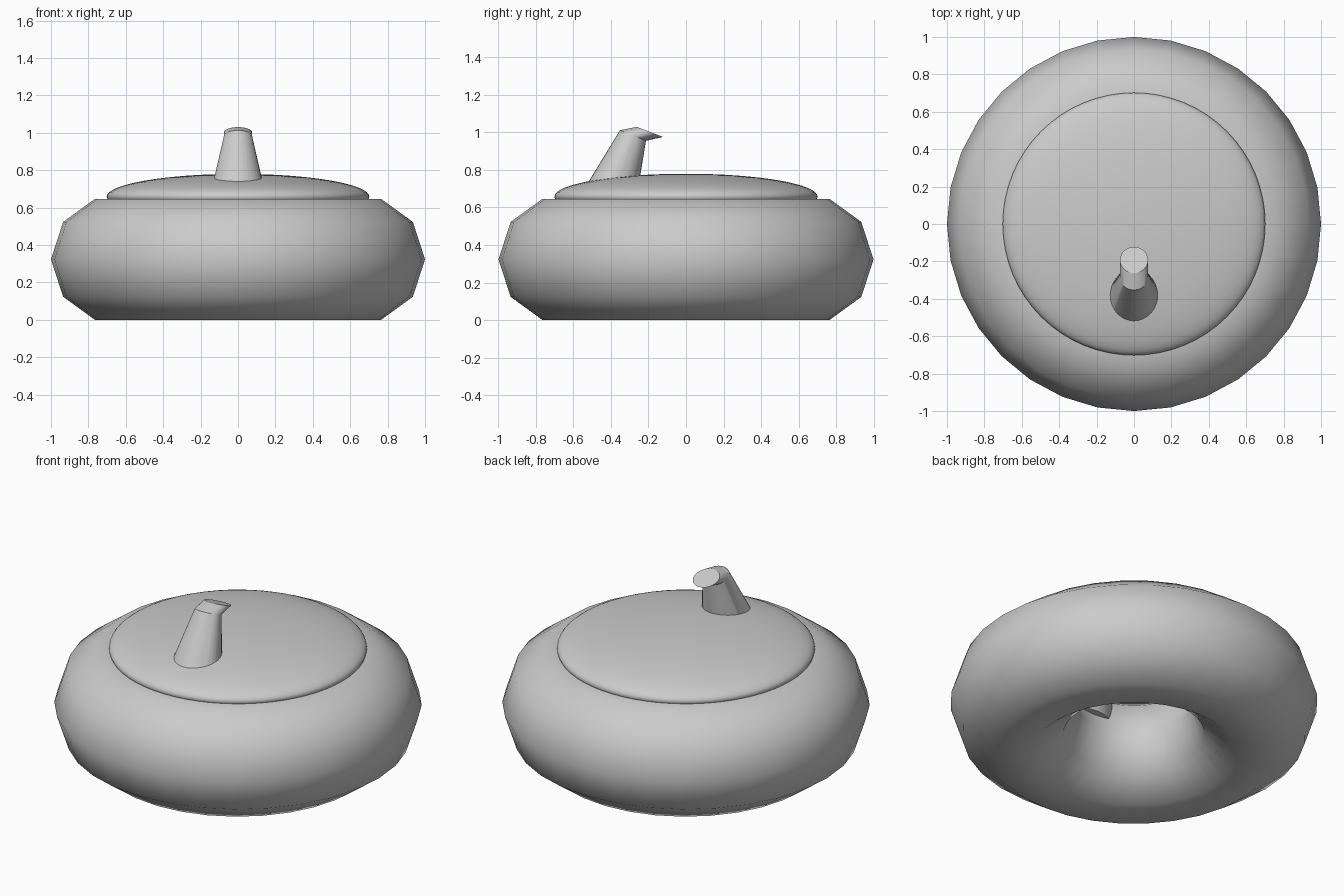
import bpy, bmesh, math

if "Cube" in bpy.data.objects:
    bpy.data.objects.remove(bpy.data.objects["Cube"])

# Ring-shaped body with a coarse ten-sided section
bpy.ops.mesh.primitive_torus_add(major_segments=32, minor_segments=10,
                                 major_radius=0.66, minor_radius=0.34,
                                 location=(0, 0, 0.323))
body = bpy.context.object
body.name = "ring_body"
bpy.ops.object.shade_smooth()

# Lid: flattened sphere resting in the ring
bpy.ops.mesh.primitive_uv_sphere_add(segments=64, ring_count=32, radius=1,
                                     location=(0, 0, 0.658))
lid = bpy.context.object
lid.name = "lid"
lid.scale = (0.702, 0.702, 0.122)
bpy.ops.object.transform_apply(location=False, rotation=False, scale=True)
bpy.ops.object.shade_smooth()

# Bent spout: (y, z, radius, forward tilt) of each ring, from base to tip
SIDES = 32
rings = [(-0.515, 0.40, 0.21, 0),
         (-0.283, 0.984, 0.075, math.radians(22)),
         (-0.192, 1.003, 0.075, math.radians(21))]
bm = bmesh.new()
loops = []
for y, z, r, tilt in rings:
    loop = []
    for i in range(SIDES):
        a = math.tau * i / SIDES
        d = r * math.sin(a)
        loop.append(bm.verts.new((r * math.cos(a), y + d * math.cos(tilt),
                                  z - d * math.sin(tilt))))
    loops.append(loop)
for lo, hi in zip(loops, loops[1:]):
    for i in range(SIDES):
        j = (i + 1) % SIDES
        bm.faces.new((lo[i], lo[j], hi[j], hi[i]))
bm.faces.new(loops[0][::-1])
bm.faces.new(loops[-1])
bmesh.ops.recalc_face_normals(bm, faces=bm.faces)
mesh = bpy.data.meshes.new("spout")
bm.to_mesh(mesh)
bm.free()
spout = bpy.data.objects.new("spout", mesh)
bpy.context.collection.objects.link(spout)
bpy.ops.object.select_all(action='DESELECT')
spout.select_set(True)
bpy.context.view_layer.objects.active = spout
bpy.ops.object.shade_smooth_by_angle(angle=math.radians(30))
